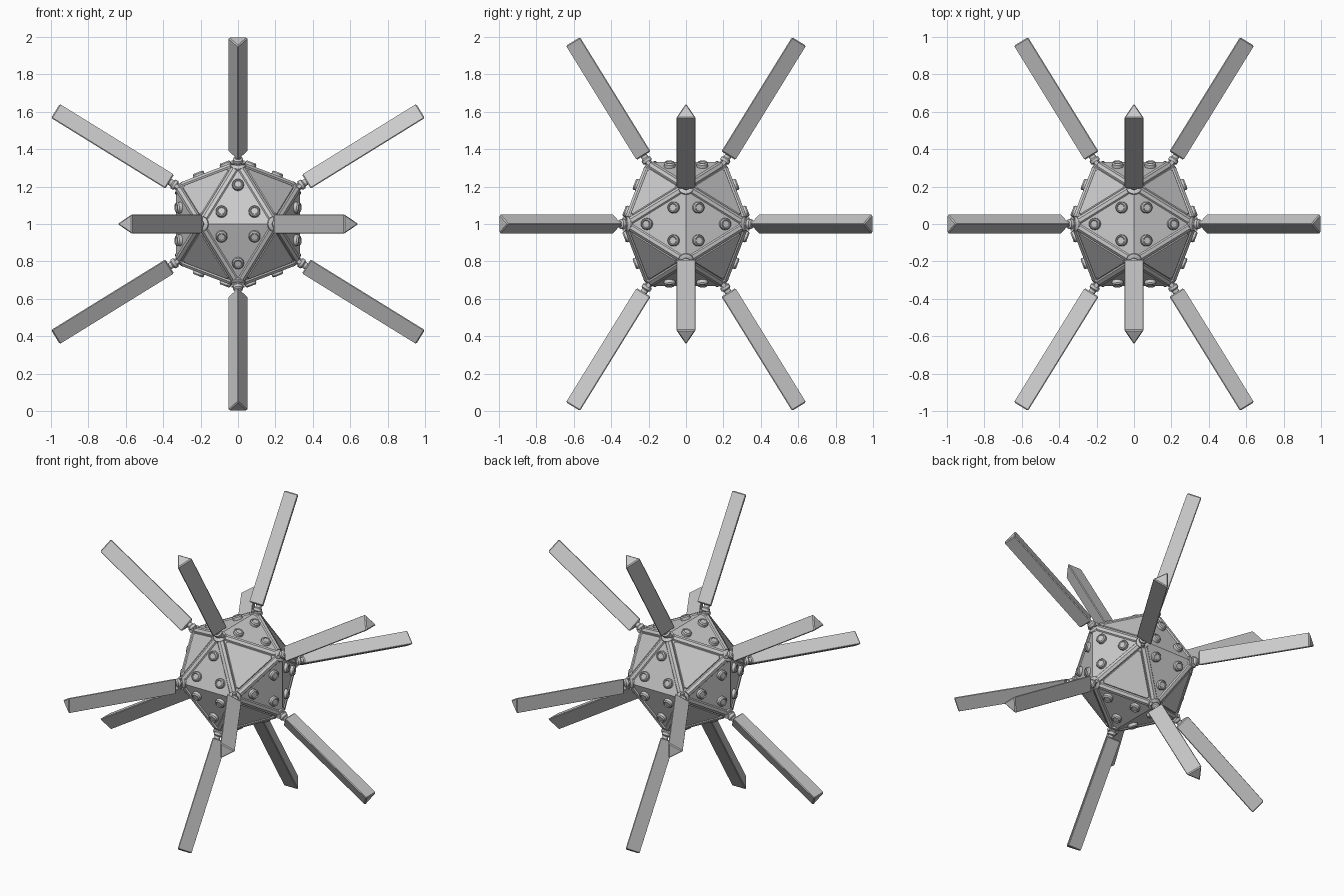
import bpy, bmesh, math
from mathutils import Vector, Matrix

if "Cube" in bpy.data.objects:
    bpy.data.objects.remove(bpy.data.objects["Cube"])

PHI = (1 + math.sqrt(5)) / 2
RADIUS = 0.39
CENTRE = Vector((0, 0, 1))

metal = bpy.data.materials.new("plain grey")
metal.use_nodes = True
grey = (0.6, 0.6, 0.6, 1)
metal.diffuse_color = grey
metal.node_tree.nodes["Principled BSDF"].inputs["Base Color"].default_value = grey


def finish(bm, name, smooth=False):
    bmesh.ops.recalc_face_normals(bm, faces=bm.faces)
    mesh = bpy.data.meshes.new(name)
    bm.to_mesh(mesh)
    bm.free()
    mesh.materials.append(metal)
    ob = bpy.data.objects.new(name, mesh)
    bpy.context.collection.objects.link(ob)
    if smooth:
        bpy.ops.object.select_all(action="DESELECT")
        ob.select_set(True)
        bpy.context.view_layer.objects.active = ob
        bpy.ops.object.shade_smooth_by_angle(angle=math.radians(35))
    return ob


def frame(x, z, origin):
    """Matrix with local z along z and local x along x."""
    z = z.normalized()
    y = z.cross(x).normalized()
    m = Matrix((y.cross(z), y, z)).transposed().to_4x4()
    m.translation = origin
    return m


def lathe(bm, m, profile, sides):
    """Closed stack of rings (radius, height) placed by matrix m."""
    rings = []
    for r, h in profile:
        rings.append([bm.verts.new(m @ Vector((r * math.cos(a), r * math.sin(a), h)))
                      for a in (math.tau * i / sides for i in range(sides))])
    for a, b in zip(rings, rings[1:]):
        for i in range(sides):
            j = (i + 1) % sides
            bm.faces.new((a[i], a[j], b[j], b[i]))
    bm.faces.new(rings[0])
    bm.faces.new(rings[-1])


# Twelve corner directions, each with the sideways direction its spike ridge faces
corners = []
for k in range(3):
    for s in (1, -1):
        for t in (1, -1):
            v, side = Vector(), Vector()
            v[k], v[(k + 1) % 3] = s, t * PHI
            side[k] = s
            corners.append((v.normalized(), side))

# Core: twenty-sided body with cut corners
bm = bmesh.new()
for v, _ in corners:
    bm.verts.new(CENTRE + v * RADIUS)
bmesh.ops.convex_hull(bm, input=bm.verts[:])
bm.normal_update()


def is_plain(f):
    return min(abs(c) for c in f.normal) > 0.4


riveted = [(f.calc_center_median(), f.normal.copy(), [v.co.copy() for v in f.verts])
           for f in bm.faces if not is_plain(f)]
seams = [(e.verts[0].co.copy(), e.verts[1].co.copy(), (e.link_faces[0].normal + e.link_faces[1].normal).normalized())
         for e in bm.edges if is_plain(e.link_faces[0]) != is_plain(e.link_faces[1])]
bmesh.ops.bevel(bm, geom=bm.verts[:], offset=0.05, segments=1, affect="VERTICES")
bm.normal_update()
plain = [f for f in bm.faces if len(f.verts) == 6 and is_plain(f)]
for width, depth in ((0.028, 0), (0.005, 0.006)):
    bmesh.ops.inset_individual(bm, faces=plain, thickness=width, depth=depth)
finish(bm, "core_body")

# Raised ribs around the plain faces, folded over each edge
bm = bmesh.new()
for a, b, out in seams:
    along = (b - a).normalized()
    across = out.cross(along)
    section = [(-0.022, -0.009), (-0.018, 0.001), (0, 0.008), (0.018, 0.001), (0.022, -0.009), (0, -0.02)]
    ends = [[bm.verts.new(p + across * u + out * h) for u, h in section]
            for p in (a + along * 0.045, b - along * 0.045)]
    for i in range(6):
        j = (i + 1) % 6
        bm.faces.new((ends[0][i], ends[0][j], ends[1][j], ends[1][i]))
    bm.faces.new(ends[0])
    bm.faces.new(ends[1])
finish(bm, "edge_ribs")

# Three round studs on each of the other faces
bm = bmesh.new()
for mid, normal, points in riveted:
    for p in points:
        spot = mid + (p - mid) * 0.43
        lathe(bm, frame(p - mid, normal, spot),
              [(0.031, -0.005), (0.031, 0.018), (0.025, 0.025), (0.021, 0.025), (0.018, 0.021)], 16)
finish(bm, "studs", True)

# Joints and three-sided spikes on every corner
joints, spikes = bmesh.new(), bmesh.new()
for v, side in corners:
    m = frame(side, v, CENTRE)
    lathe(joints, m, [(0.04, 0.35), (0.04, 0.37), (0.033, 0.375), (0.02, 0.378), (0.018, 0.385),
                      (0.027, 0.392), (0.027, 0.408), (0.018, 0.415), (0.018, 0.435)], 12)
    pin = frame(v, m.col[1].to_3d(), CENTRE + v * 0.385)
    lathe(joints, pin, [(0.012, -0.036), (0.012, 0.036)], 10)
    rings = [[spikes.verts.new(m @ Vector((x, y, h))) for x, y in ((0.05, 0), (-0.043, 0.054), (-0.043, -0.054))]
             for h in (0.43, 1.148)]
    for i in range(3):
        j = (i + 1) % 3
        spikes.faces.new((rings[0][i], rings[0][j], rings[1][j], rings[1][i]))
    spikes.faces.new(rings[0])
    spikes.faces.new(rings[1])
finish(joints, "spike_joints", True)
bmesh.ops.recalc_face_normals(spikes, faces=spikes.faces)
bmesh.ops.bevel(spikes, geom=spikes.edges[:], offset=0.006, segments=1, affect="EDGES")
finish(spikes, "spikes")
